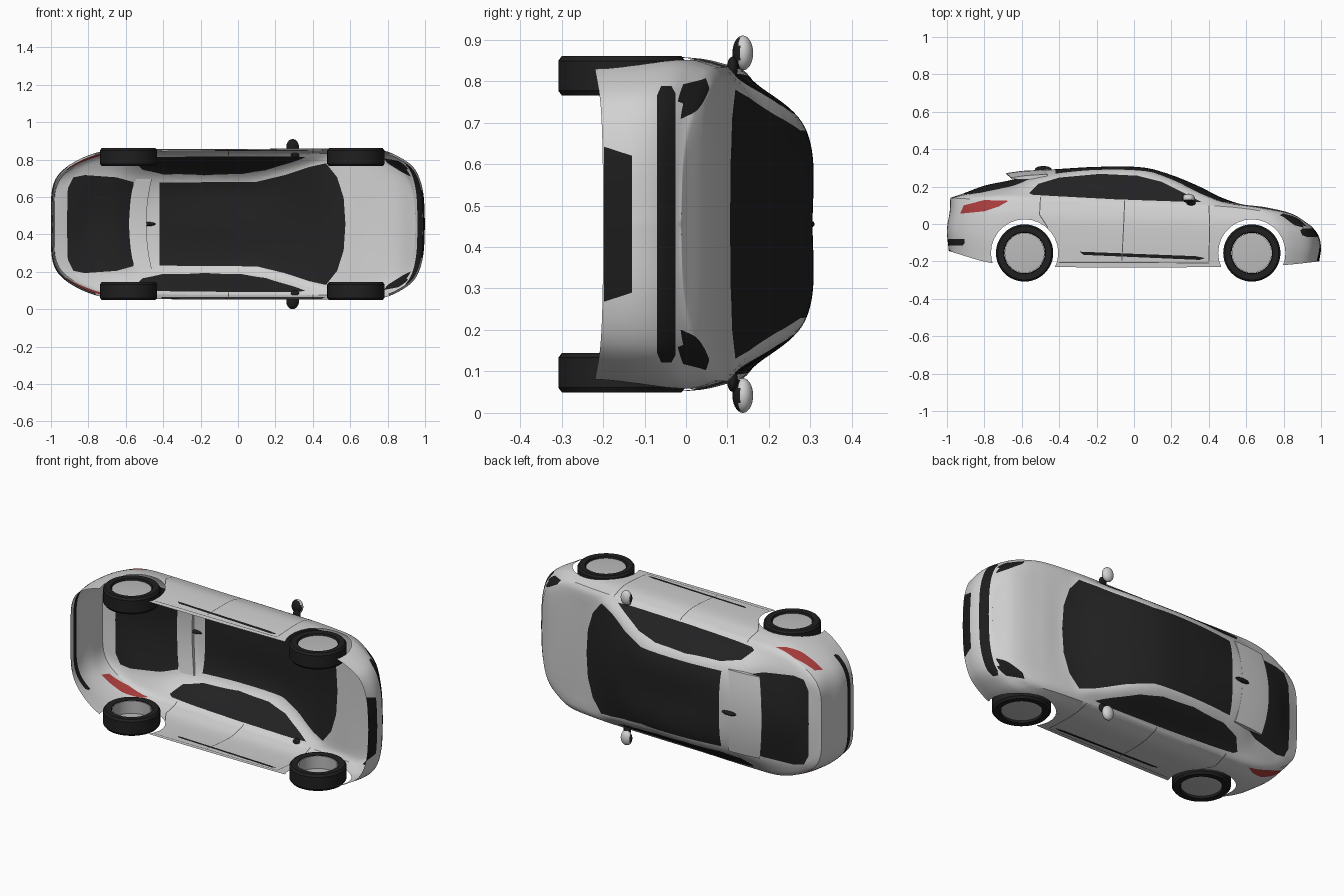
import bpy, bmesh, math
from mathutils import Vector
from mathutils.geometry import intersect_point_tri_2d

if "Cube" in bpy.data.objects:
    bpy.data.objects.remove(bpy.data.objects["Cube"])

MID = 0.455          # the car lies on its side: x = length, y = car height, z = car width


def mat(name, r, g, b):
    m = bpy.data.materials.new(name)
    m.diffuse_color = (r, g, b, 1)
    m.use_nodes = True
    m.node_tree.nodes["Principled BSDF"].inputs["Base Color"].default_value = m.diffuse_color
    return m


PAINT = mat("silver paint", .64, .64, .64)
GLASS = mat("dark glass", .016, .016, .017)
BLACK = mat("black trim", .012, .012, .012)
RED = mat("red lamp", .40, .045, .045)
RIM = mat("rim grey", .50, .50, .50)
SEAM = mat("seam grey", .10, .10, .10)
TYRE = mat("tyre black", .014, .014, .014)


def finish(name, bm, mats, z=MID):
    me = bpy.data.meshes.new(name)
    bm.to_mesh(me)
    bm.free()
    ob = bpy.data.objects.new(name, me)
    ob.location.z = z
    for m in mats:
        me.materials.append(m)
    bpy.context.collection.objects.link(ob)
    return ob


def hermite(ts, vs, t):
    """Smooth interpolation of vectors vs at knots ts."""
    t = min(max(t, ts[0]), ts[-1])
    i = 0
    while i < len(ts) - 2 and t > ts[i + 1]:
        i += 1

    def tan(k):
        a, b = max(k - 1, 0), min(k + 1, len(ts) - 1)
        return (vs[b] - vs[a]) / (ts[b] - ts[a])
    h = ts[i + 1] - ts[i]
    s = (t - ts[i]) / h
    return (vs[i] * (2 * s**3 - 3 * s**2 + 1) + tan(i) * h * (s**3 - 2 * s**2 + s)
            + vs[i + 1] * (3 * s**2 - 2 * s**3) + tan(i + 1) * h * (s**3 - s**2))


def curve(pts, n, stop=None):
    """n+1 samples along a smooth curve, ending at point index stop."""
    vs = [Vector(p) for p in pts]
    ts = [0]
    for a, b in zip(vs, vs[1:]):
        ts.append(ts[-1] + max((b - a).length, 1e-6))
    end = ts[stop] if stop else ts[-1]
    return [hermite(ts, vs, end * k / n) for k in range(n + 1)]


def table(rows):
    ts, vs = [r[0] for r in rows], [Vector(r[1:]) for r in rows]
    return lambda t: hermite(ts, vs, t)


# ---- body shell: half plan outline, wall profile, and upper section per station
PLAN = [(-1, 0), (-.995, .18), (-.96, .265), (-.87, .335), (-.74, .385), (-.58, .397),
        (0, .40), (.6, .40), (.77, .393), (.86, .36), (.945, .295), (.988, .18), (1, 0)]
WALL = table([(0, .975, .99, .99), (.4, 1, 1, 1), (.75, 1, .985, .985), (1, .945, .95, .982)])
BOTTOM = table([(-1, -.145, 0), (-.76, -.21, 0), (-.4, -.23, 0), (.44, -.23, 0), (.8, -.22, 0), (1, -.20, 0)])
# x, belt, shoulder, roof edge, centre heights, shoulder and roof-edge width factors
UPPER = table([(-.982, .14, .14, .14, .14, .92, .7), (-.90, .135, .147, .157, .168, .93, .80),
               (-.80, .135, .15, .172, .205, .95, .75), (-.64, .135, .155, .205, .24, .95, .68),
               (-.53, .13, .15, .245, .283, .955, .63), (-.42, .125, .145, .265, .293, .96, .62),
               (-.2, .115, .135, .285, .303, .96, .62), (.05, .11, .125, .28, .30, .96, .62),
               (.2, .105, .12, .235, .262, .96, .69), (.35, .10, .115, .165, .20, .955, .79),
               (.46, .095, .108, .122, .145, .95, .86), (.57, .085, .10, .104, .107, .93, .7),
               (.7, .065, .08, .086, .09, .93, .7), (.85, .02, .04, .05, .052, .93, .7),
               (.95, -.012, -.012, -.012, -.012, .93, .7)])
bm = bmesh.new()
grid = []
for px, pw in curve(PLAN, 170):
    col = []
    for k in range(17):
        t = k / 16
        sw, front, rear = WALL(t)
        e = front if px > 0 else rear
        x, w = px * e, pw * sw
        lo, hi = BOTTOM(px)[0], UPPER(px * (.95 if px > 0 else .982))[0]
        col.append(bm.verts.new((x, lo + (hi - lo) * t, w)))
    b, s, r, c, fs, fr = UPPER(x)
    for q in curve([(w, b), (w * fs, s), (w * fr, r), (0, c), (-w * fr, r)], 26, 3)[1:]:
        col.append(bm.verts.new((x, q[1], max(q[0], 0))))
    grid.append(col)
for a, b in zip(grid, grid[1:]):
    for i in range(len(a) - 1):
        bm.faces.new((a[i], b[i], b[i + 1], a[i + 1]))
bmesh.ops.remove_doubles(bm, verts=bm.verts, dist=.0004)
bmesh.ops.dissolve_degenerate(bm, dist=.0002, edges=bm.edges)
bm.normal_update()
if max(bm.faces, key=lambda f: f.calc_center_median().y).normal.y < 0:
    bmesh.ops.reverse_faces(bm, faces=bm.faces)


def inside(p, poly):
    hit = False
    for (x1, y1), (x2, y2) in zip(poly, poly[1:] + poly[:1]):
        if (y1 > p[1]) != (y2 > p[1]) and p[0] < (x2 - x1) * (p[1] - y1) / (y2 - y1) + x1:
            hit = not hit
    return hit


def region(poly, axes, where, index):
    """Cut the polygon outline into the shell and recolour the inside; None deletes it."""
    i, j = axes
    lo = [min(p[k] for p in poly) - .01 for k in (0, 1)]
    hi = [max(p[k] for p in poly) + .01 for k in (0, 1)]

    def near():
        out = []
        for f in bm.faces:
            vs = [v.co for v in f.verts]
            if (max(v[i] for v in vs) > lo[0] and min(v[i] for v in vs) < hi[0]
                    and max(v[j] for v in vs) > lo[1] and min(v[j] for v in vs) < hi[1]
                    and where(f.calc_center_median())):
                out.append(f)
        return out
    for a, b in zip(poly, poly[1:] + poly[:1]):
        fs = near()
        n, o = Vector((0, 0, 0)), Vector((0, 0, 0))
        n[i], n[j], o[i], o[j] = b[1] - a[1], a[0] - b[0], a[0], a[1]
        geom = fs + list({e for f in fs for e in f.edges}) + list({v for f in fs for v in f.verts})
        bmesh.ops.bisect_plane(bm, geom=geom, dist=1e-5, plane_co=o, plane_no=n.normalized())
    chosen = []
    for f in near():
        c = f.calc_center_median()
        if inside((c[i], c[j]), poly):
            chosen.append(f)
    if index is None:
        bmesh.ops.delete(bm, geom=chosen, context='FACES')
    else:
        for f in chosen:
            f.material_index = index


XY, XZ, ZY = (0, 1), (0, 2), (2, 1)
side = lambda c: c.z > .2
up = lambda c: c.y > .085
WHEELS = [(-.585, -.155), (.63, -.155)]
# wheel arches
for cx, cy in WHEELS:
    region([(cx + .18 * math.cos(k * math.tau / 28), cy + .18 * math.sin(k * math.tau / 28))
            for k in range(28)], XY, side, None)
# side windows, roof glass with windscreen, rear window
region([(-.56, .165), (-.51, .215), (-.40, .248), (-.18, .268), (.02, .258), (.15, .225), (.27, .165),
        (.36, .118), (.30, .118), (-.1, .132), (-.4, .148), (-.54, .156)], XY, side, 1)
region([(-.42, -.01), (-.42, .222), (.1, .226), (.25, .262), (.38, .305), (.47, .325),
        (.53, .25), (.565, .14), (.575, -.01)], XZ, up, 1)
region([(-.915, -.01), (-.91, .19), (-.88, .25), (-.82, .262), (-.65, .25), (-.56, .225), (-.56, -.01)], XZ, up, 1)
# lamps
region([(-.93, .055), (-.91, .10), (-.80, .128), (-.67, .124), (-.72, .095), (-.80, .068)], XY, side, 3)
region([(.93, .25), (.925, .30), (.87, .335), (.78, .352), (.80, .325), (.88, .275)], XZ, lambda c: c.y > -.012, 2)
# front grille band, lower intake, rear bumper band and diffuser
nose, tail = (lambda c: c.x > .8), (lambda c: c.x < -.85)
region([(-.01, -.07), (.31, -.07), (.333, -.06), (.333, -.035), (.315, -.025), (-.01, -.025)], ZY, nose, 2)
region([(-.01, -.198), (.187, -.198), (.165, -.13), (-.01, -.13)], ZY, nose, 2)
region([(-.01, -.115), (.30, -.115), (.31, -.10), (.31, -.08), (-.01, -.08)], ZY, tail, 2)
region([(-.01, -.2), (.22, -.2), (.20, -.14), (-.01, -.14)], ZY, tail, 2)
# sill strip and door seams
region([(-.29, -.148), (-.27, -.165), (.35, -.192), (.38, -.182), (.33, -.172)], XY, side, 2)
for line in ([(-.05, .125), (-.055, 0), (-.065, -.195)], [(.40, .10), (.405, 0), (.40, -.20)],
             [(-.50, .145), (-.505, .05), (-.46, -.02)], [(-.40, -.205), (.40, -.208)]):
    for (x1, y1), (x2, y2) in zip(line, line[1:]):
        d = Vector((y2 - y1, x1 - x2)).normalized() * .0025
        region([(x1 + d.x, y1 + d.y), (x2 + d.x, y2 + d.y), (x2 - d.x, y2 - d.y), (x1 - d.x, y1 - d.y)], XY, side, 5)
body = finish("body_shell", bm, [PAINT, GLASS, BLACK, RED, RIM, SEAM])
mirror = body.modifiers.new("mirror", 'MIRROR')
mirror.use_axis = (False, False, True)
mirror.merge_threshold = .0005


# ---- wheels: turned profiles of (radius, width)
def lathe(name, prof, x, y, z, sgn, m, n=48):
    bm = bmesh.new()
    rings = [[bm.verts.new((x + r * math.cos(k * math.tau / n), y + r * math.sin(k * math.tau / n), w * sgn))
              for k in range(n)] for r, w in prof]
    for a, b in zip(rings, rings[1:]):
        for k in range(n):
            bm.faces.new((a[k], a[(k + 1) % n], b[(k + 1) % n], b[k]))
    bmesh.ops.remove_doubles(bm, verts=bm.verts, dist=1e-5)
    bmesh.ops.recalc_face_normals(bm, faces=bm.faces)
    finish(name, bm, [m], z)


for (wx, wy), end in zip(WHEELS, ("rear", "front")):
    for sgn, lr in ((1, "left"), (-1, "right")):
        wz = MID + sgn * .358
        lathe(f"{end}_{lr}_tyre", [(.108, -.045), (.144, -.048), (.153, -.036), (.153, .036), (.144, .048),
                                   (.112, .046), (.108, .034), (.108, -.045)], wx, wy, wz, sgn, TYRE)
        lathe(f"{end}_{lr}_rim", [(.1065, -.043), (.1065, .036), (.09, .038), (0, .036), (0, .03),
                                  (.102, .03), (.102, -.043), (.1065, -.043)], wx, wy, wz, sgn, RIM)

# ---- roof spoiler: swept plate
bm = bmesh.new()
PROF = [(-.685, .272), (-.60, .284), (-.49, .290), (-.49, .272), (-.60, .262), (-.68, .264)]
rows = []
for k in range(-6, 7):
    w = k * .04
    rows.append([bm.verts.new((x + w * w * .5, y - w * w * .42, w)) for x, y in PROF])
for a, b in zip(rows, rows[1:]):
    for i in range(6):
        bm.faces.new((a[i], a[(i + 1) % 6], b[(i + 1) % 6], b[i]))
bm.faces.new(rows[0])
bm.faces.new(rows[-1])
bmesh.ops.recalc_face_normals(bm, faces=bm.faces)
finish("roof_spoiler", bm, [PAINT])


def blob(name, loc, size, mats, rule=None):
    bm = bmesh.new()
    bmesh.ops.create_uvsphere(bm, u_segments=24, v_segments=14, radius=1)
    for v in bm.verts:
        v.co = Vector((v.co.x * size[0], v.co.y * size[1], v.co.z * size[2])) + Vector(loc)
    bm.normal_update()
    for f in bm.faces:
        f.material_index = 1 if rule and rule(f.normal) else 0
    finish(name, bm, mats)


# ---- roof antenna and door mirrors
blob("antenna_fin", (-.485, .292, 0), (.045, .018, .011), [BLACK])
for sgn, lr in ((1, "left"), (-1, "right")):
    blob(f"{lr}_mirror", (.292, .137, sgn * .413), (.034, .025, .042), [PAINT, BLACK],
         lambda n: n.y < -.45 or n.x < -.8)
    blob(f"{lr}_mirror_arm", (.305, .112, sgn * .378), (.024, .013, .026), [BLACK])

bpy.ops.object.select_all(action='SELECT')
bpy.context.view_layer.objects.active = body
bpy.ops.object.shade_smooth_by_angle(angle=math.radians(35))
